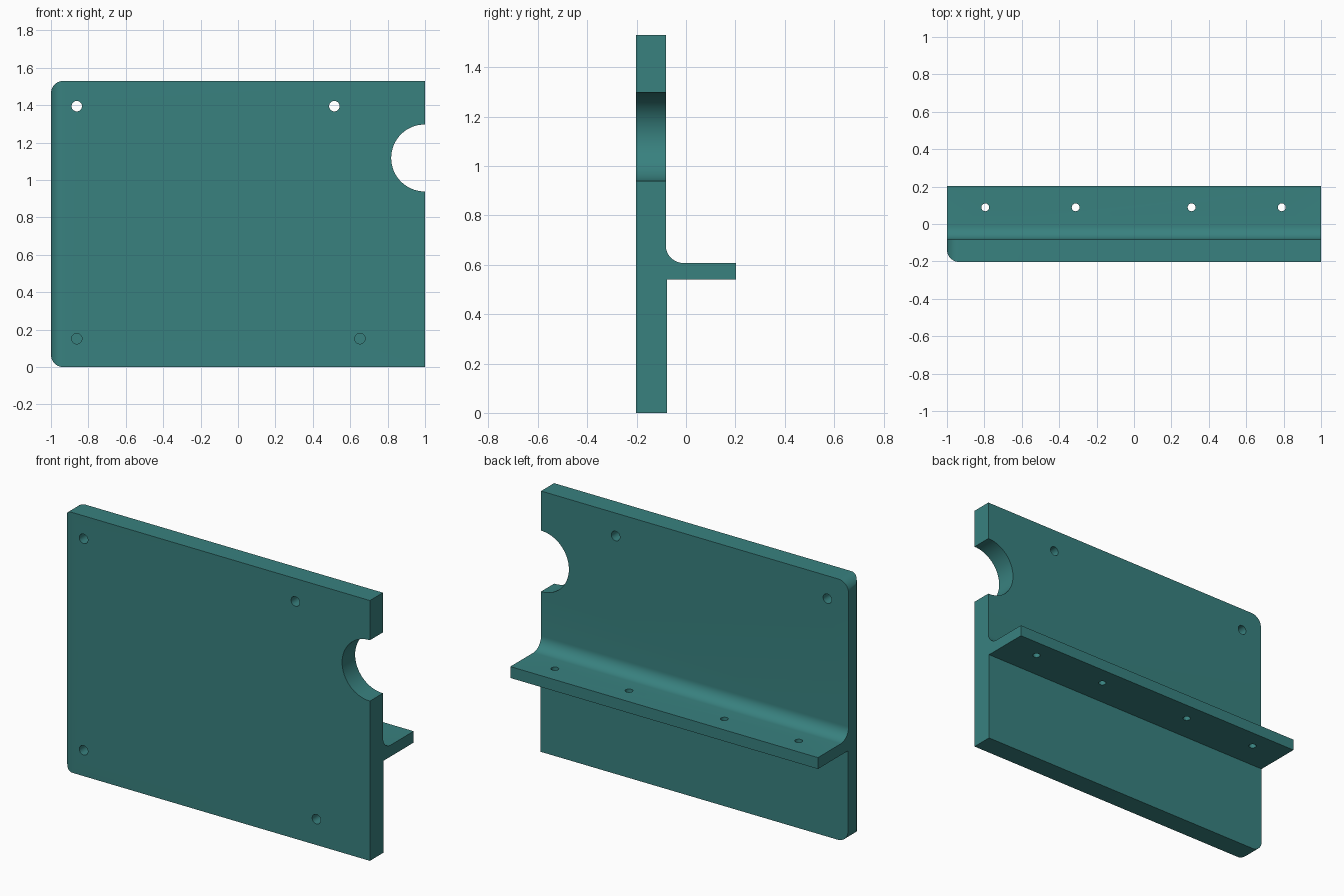
import bpy, bmesh, math
from mathutils import Matrix, Vector

if "Cube" in bpy.data.objects:
    bpy.data.objects.remove(bpy.data.objects["Cube"])

teal = bpy.data.materials.new("teal")
teal.diffuse_color = (0.04, 0.22, 0.213, 1)
teal.use_nodes = True
teal.node_tree.nodes["Principled BSDF"].inputs["Base Color"].default_value = teal.diffuse_color

FRONT, UPPER, LOWER, BACK = -0.203, -0.082, -0.076, 0.203
HEIGHT, SHELF_LOW, SHELF_TOP, FILLET = 1.53, 0.54, 0.607, 0.072


def make_object(name, bm):
    mesh = bpy.data.meshes.new(name)
    bm.to_mesh(mesh)
    bm.free()
    mesh.materials.append(teal)
    ob = bpy.data.objects.new(name, mesh)
    bpy.context.collection.objects.link(ob)
    return ob


# Side profile: plate, shelf and fillet between them, swept along x
profile = [(FRONT, 0), (LOWER, 0), (LOWER, SHELF_LOW), (BACK, SHELF_LOW), (BACK, SHELF_TOP)]
for i in range(13):
    a = math.radians(270 - 90 * i / 12)
    profile.append((UPPER + FILLET + FILLET * math.cos(a),
                    SHELF_TOP + FILLET + FILLET * math.sin(a)))
profile += [(UPPER, HEIGHT), (FRONT, HEIGHT)]

bm = bmesh.new()
face = bm.faces.new([bm.verts.new((-1, y, z)) for y, z in profile])
swept = bmesh.ops.extrude_face_region(bm, geom=[face])["geom"]
bmesh.ops.translate(bm, vec=(2, 0, 0),
                    verts=[g for g in swept if isinstance(g, bmesh.types.BMVert)])
bmesh.ops.recalc_face_normals(bm, faces=bm.faces)

# Rounded plate corners on the left side
corners = [e for e in bm.edges if all(
    v.co.x < -0.99 and (v.co.z < 0.001 or v.co.z > HEIGHT - 0.001) for v in e.verts)]
bmesh.ops.bevel(bm, geom=corners, offset=0.066, segments=10, profile=0.5, affect='EDGES')
bracket = make_object("shelf_bracket", bm)

# Cutters for the edge notch and all drilled holes
cut = bmesh.new()


def drill(start, end, radius, sides=32):
    start, end = Vector(start), Vector(end)
    axis = end - start
    turn = axis.to_track_quat('Z', 'Y').to_matrix().to_4x4()
    bmesh.ops.create_cone(cut, cap_ends=True, segments=sides, radius1=radius, radius2=radius,
                          depth=axis.length,
                          matrix=Matrix.Translation((start + end) / 2) @ turn)


drill((0.998, -0.4, 1.118), (0.998, 0.1, 1.118), 0.179, 64)        # half-round notch
for x in (-0.862, 0.515):                                         # through holes
    drill((x, -0.3, 1.395), (x, 0, 1.395), 0.028)
for x in (-0.862, 0.652):                                         # blind holes
    drill((x, -0.3, 0.152), (x, -0.115, 0.152), 0.028)
for x in (-0.795, -0.312, 0.308, 0.79):                           # shelf holes
    drill((x, 0.089, 0.45), (x, 0.089, 0.7), 0.021)
bmesh.ops.recalc_face_normals(cut, faces=cut.faces)
cutter = make_object("hole_cutter", cut)
cutter.hide_render = True

# Cut, then drop the helper
mod = bracket.modifiers.new("holes", 'BOOLEAN')
mod.operation = 'DIFFERENCE'
mod.solver = 'EXACT'
mod.object = cutter
bpy.context.view_layer.objects.active = bracket
bracket.select_set(True)
bpy.ops.object.modifier_apply(modifier=mod.name)
bpy.data.objects.remove(cutter)
bpy.ops.object.shade_smooth_by_angle(angle=math.radians(30))
